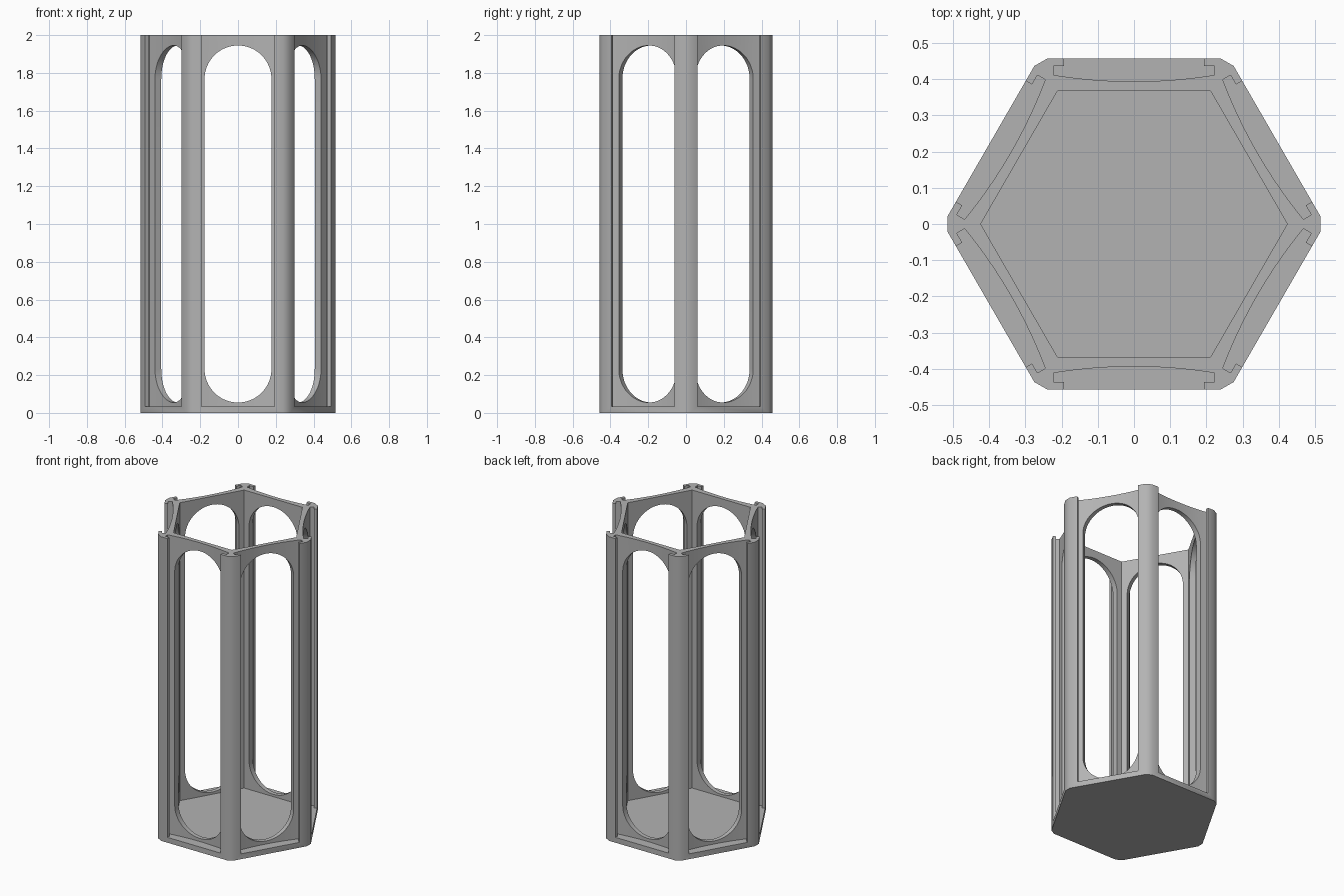
import bpy, bmesh, math
from mathutils import Matrix, Vector

cube = bpy.data.objects.get("Cube")
if cube:
    bpy.data.objects.remove(cube, do_unlink=True)

HEIGHT = 2.0
APOTHEM, CORNER, INNER = 0.457, 0.516, 0.367   # outer flat, clipped corner, bore
FLOOR, SLOT_FLOOR = 0.04, 0.035

grey = bpy.data.materials.new("light grey")
grey.use_nodes = True
grey.diffuse_color = (0.45, 0.45, 0.45, 1)
grey.node_tree.nodes["Principled BSDF"].inputs["Base Color"].default_value = grey.diffuse_color


def prism(name, outline, low, high, turn=None):
    """Extrude a flat outline from low to high, then optionally transform it."""
    bm = bmesh.new()
    face = bm.faces.new([bm.verts.new((x, y, low)) for x, y in outline])
    top = bmesh.ops.extrude_face_region(bm, geom=[face])["geom"]
    bmesh.ops.translate(bm, vec=(0, 0, high - low),
                        verts=[v for v in top if isinstance(v, bmesh.types.BMVert)])
    if turn:
        bmesh.ops.transform(bm, matrix=turn, verts=bm.verts)
    bmesh.ops.recalc_face_normals(bm, faces=bm.faces)
    mesh = bpy.data.meshes.new(name)
    bm.to_mesh(mesh)
    bm.free()
    mesh.materials.append(grey)
    obj = bpy.data.objects.new(name, mesh)
    bpy.context.collection.objects.link(obj)
    return obj


def cut(target, cutter):
    """Subtract a cutter and throw it away."""
    mod = target.modifiers.new("cut", "BOOLEAN")
    mod.operation, mod.solver, mod.object = "DIFFERENCE", "EXACT", cutter
    bpy.context.view_layer.objects.active = target
    bpy.ops.object.modifier_apply(modifier=mod.name)
    bpy.data.objects.remove(cutter, do_unlink=True)


def polar(radius, degrees):
    a = math.radians(degrees)
    return radius * math.cos(a), radius * math.sin(a)


# Hexagonal body with clipped corners
half = (APOTHEM - CORNER * math.cos(math.pi / 6)) / math.sin(math.pi / 6)
outline = []
for i in range(6):
    for side in (-half, half):
        p = Matrix.Rotation(i * math.pi / 3, 2) @ Vector((CORNER, side))
        outline.append(tuple(p))
body = prism("hexagonal_holder", outline, 0, HEIGHT)

# Hollow bore
bore = [polar(INNER / math.cos(math.pi / 6), 60 * i) for i in range(6)]
cut(body, prism("bore_cutter", bore, FLOOR, HEIGHT + 0.1))

# Undercut panel slots with a bowed back wall, one per side
LIP, WIDE, ARC_STEPS = 0.193, 0.223, 24
slot = [(-LIP, 0.6), (-LIP, 0.437), (-WIDE, 0.437)]
for i in range(ARC_STEPS + 1):
    t = 2 * i / ARC_STEPS - 1
    slot.append((WIDE * t, 0.394 + 0.018 * t * t))
slot += [(WIDE, 0.437), (LIP, 0.437), (LIP, 0.6)]
for i in range(6):
    cut(body, prism("slot_cutter", slot, SLOT_FLOOR, HEIGHT + 0.1,
                    Matrix.Rotation(i * math.pi / 3, 4, "Z")))

# Tall round-ended windows, each cut straight through two opposite sides
R, BOTTOM, TOP = 0.177, 0.055, 1.945
window = []
for i in range(33):
    x, z = polar(R, 180 * i / 32)
    window.append((x, TOP - R + z))
for i in range(33):
    x, z = polar(R, 180 + 180 * i / 32)
    window.append((x, BOTTOM + R + z))
upright = Matrix.Rotation(math.pi / 2, 4, "X")
for i in range(3):
    cut(body, prism("window_cutter", window, -0.7, 0.7,
                    Matrix.Rotation(i * math.pi / 3, 4, "Z") @ upright))

# Smooth the curved walls, keep the edges crisp
bpy.ops.object.select_all(action="DESELECT")
body.select_set(True)
bpy.context.view_layer.objects.active = body
bpy.ops.object.shade_smooth_by_angle(angle=math.radians(32))
